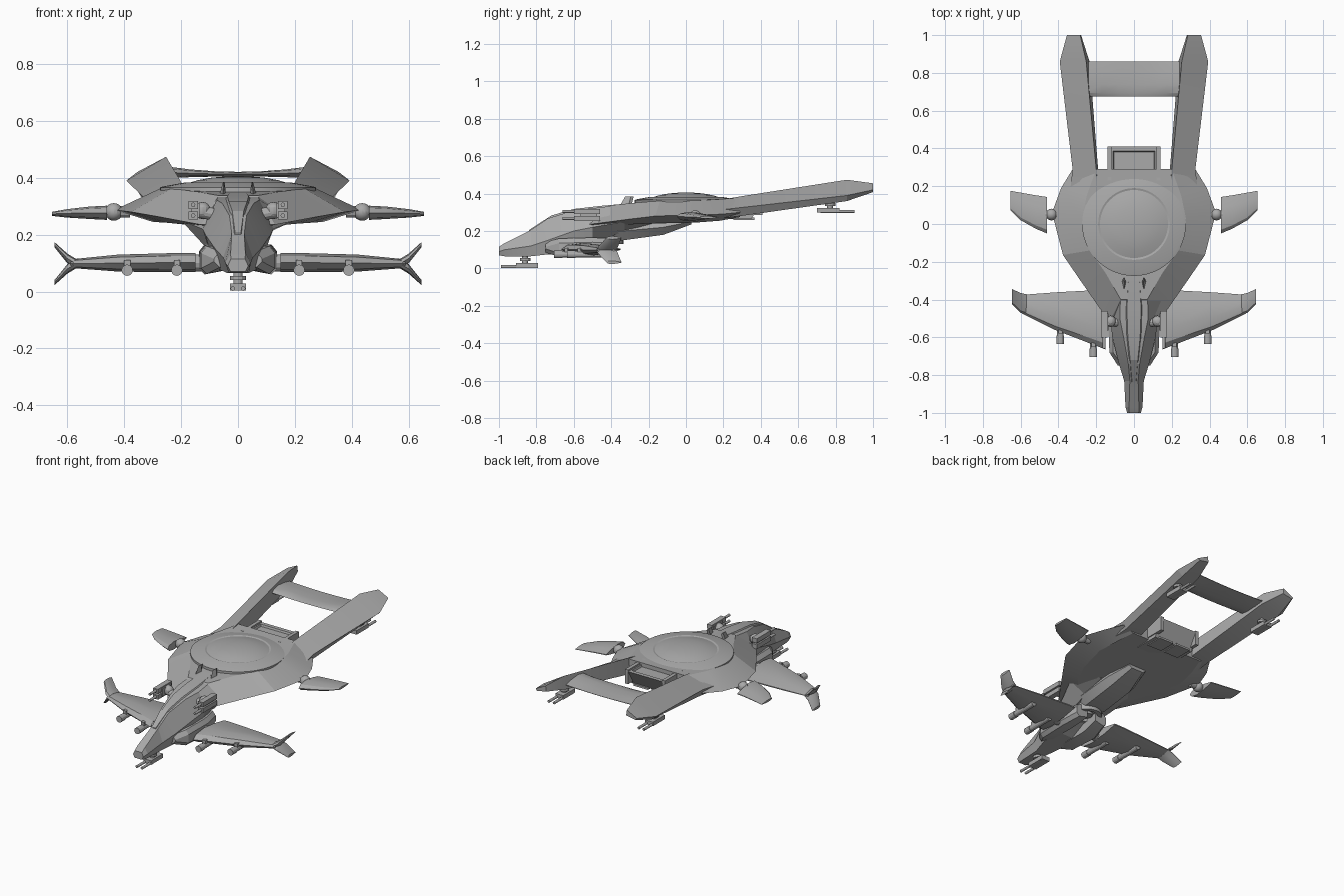
import bpy, bmesh, math
from mathutils import Vector, Matrix

cube = bpy.data.objects.get("Cube")
if cube:
    bpy.data.objects.remove(cube, do_unlink=True)

grey = bpy.data.materials.new("hull grey")
grey.use_nodes = True
COLOUR = (0.4, 0.4, 0.4, 1)
grey.diffuse_color = COLOUR
grey.node_tree.nodes["Principled BSDF"].inputs["Base Color"].default_value = COLOUR


def finish(name, bm, mirror=False, angle=22):
    bmesh.ops.recalc_face_normals(bm, faces=bm.faces[:])
    mesh = bpy.data.meshes.new(name)
    bm.to_mesh(mesh)
    bm.free()
    mesh.materials.append(grey)
    ob = bpy.data.objects.new(name, mesh)
    bpy.context.collection.objects.link(ob)
    if mirror:
        ob.modifiers.new("mirror", "MIRROR")
    bpy.ops.object.select_all(action="DESELECT")
    ob.select_set(True)
    bpy.context.view_layer.objects.active = ob
    bpy.ops.object.shade_smooth_by_angle(angle=math.radians(angle))
    return ob


def loft(name, rings, mirror=False, angle=22):
    """Skin closed rings of equal length and cap both ends."""
    bm = bmesh.new()
    rows = [[bm.verts.new(p) for p in ring] for ring in rings]
    n = len(rows[0])
    for a, b in zip(rows, rows[1:]):
        for i in range(n):
            j = (i + 1) % n
            bm.faces.new((a[i], a[j], b[j], b[i]))
    bm.faces.new(rows[0])
    bm.faces.new(rows[-1])
    return finish(name, bm, mirror, angle)


def box(bm, centre, size):
    m = Matrix.Translation(centre) @ Matrix.Diagonal((*size, 1))
    return bmesh.ops.create_cube(bm, size=1, matrix=m)["verts"]


def rod(bm, start, end, r1, r2=None, sides=12):
    a, b = Vector(start), Vector(end)
    turn = (b - a).to_track_quat("Z", "Y").to_matrix().to_4x4()
    bmesh.ops.create_cone(bm, cap_ends=True, segments=sides, radius1=r1,
                          radius2=r1 if r2 is None else r2, depth=(b - a).length,
                          matrix=Matrix.Translation((a + b) / 2) @ turn)


def body_ring(y, top, mid, bot, wt, wm, wb):
    half = [(wt, top), (wm, mid), (wb, bot)]
    return [(x, y, z) for x, z in half] + [(-x, y, z) for x, z in reversed(half)]


def foil(x, front, back, z, thick):
    """Blade section lying in the y-z plane."""
    c, t = back - front, thick / 2
    pts = [(0, 0), (.1, .7), (.35, 1), (.7, .65), (1, .1),
           (1, -.1), (.7, -.65), (.35, -1), (.1, -.7)]
    return [(x, front + c * u, z + t * v) for u, v in pts]


# Nose and cockpit body
loft("forward_fuselage", [body_ring(*s) for s in (
    (-1.0, .115, .09, .07, .025, .036, .026),
    (-.97, .135, .1, .065, .026, .045, .032),
    (-.83, .205, .12, .065, .022, .052, .038),
    (-.74, .267, .15, .075, .03, .08, .06),
    (-.60, .31, .2, .08, .055, .115, .08),
    (-.50, .322, .22, .13, .075, .125, .09),
    (-.33, .342, .25, .2, .07, .2, .09),
    (-.18, .355, .27, .24, .08, .24, .1))], angle=12)

# Canopy ridge
loft("canopy_ridge", [
    [(w, y, z - .05), (w * .5, y, z), (-w * .5, y, z), (-w, y, z - .05)]
    for y, z, w in ((-.84, .205, .02), (-.72, .283, .04), (-.6, .318, .065),
                    (-.45, .335, .075), (-.3, .348, .06))], angle=12)

# Broad central hull, outlines stacked from belly to deck
edge = [(.13, -.52, .235), (.29, -.29, .265), (.376, -.164, .28),
        (.434, .06, .287), (.386, .19, .29), (.325, .29, .3)]
deck = [(.07, -.4, .338), (.15, -.26, .352), (.235, -.14, .362),
        (.275, .03, .362), (.25, .15, .368), (.2, .29, .378)]
belly = [(.08, -.42, .225), (.2, -.26, .238), (.25, -.15, .242),
         (.3, .05, .245), (.28, .18, .255), (.25, .29, .275)]


def both(half):
    return half + [(-x, y, z) for x, y, z in reversed(half)]


loft("main_hull", [both(belly), both(edge), both(deck)], angle=14)

# Sensor disc with its raised dome
bm = bmesh.new()
profile = [(.275, .33), (.275, .366), (.262, .37), (.19, .383), (.18, .38),
           (.14, .392), (.09, .401), (.04, .405), (0, .406)]
vs = [bm.verts.new((r, 0, z)) for r, z in profile]
es = [bm.edges.new(p) for p in zip(vs, vs[1:])]
bmesh.ops.spin(bm, geom=vs + es, cent=(0, 0, 0), axis=(0, 0, 1),
               angle=math.tau, steps=48)
bmesh.ops.remove_doubles(bm, verts=bm.verts[:], dist=.0005)
finish("sensor_disc", bm)

# Twin tail booms with tilted tops
loft("tail_booms", [
    [(xi, y, zi), (xo, y, zo), (xo - d, y, zo - h), (xi - d / 2, y, zi - g)]
    for y, xi, zi, xo, zo, d, h, g in (
        (.16, .19, .362, .34, .31, .03, .045, .09),
        (.29, .2, .385, .325, .325, .02, .045, .1),
        (.86, .253, .474, .393, .39, .035, .03, .08),
        (1.0, .285, .455, .355, .42, .01, .012, .035))], mirror=True, angle=12)

# Bowed bar joining the booms
loft("tail_crossbar", [foil(x, .675, .86, .413 + .1 * x * x, .016 + .4 * x * x)
                       for x in (-.26, -.17, -.08, 0, .08, .17, .26)])

# Rear engine box with framed panels above and two vents below
bm = bmesh.new()
for v in box(bm, (0, .3, .315), (.27, .22, .1)):
    if v.co.y > .3 and v.co.z < .3:
        v.co.y -= .06
bm.normal_update()
top = [f for f in bm.faces if f.normal.z > .9]
bmesh.ops.inset_region(bm, faces=top, thickness=.035, depth=0)
bmesh.ops.inset_region(bm, faces=top, thickness=.006, depth=-.012)
for s in (-1, 1):
    box(bm, (s * .13, .32, .33), (.022, .18, .09))
    box(bm, (s * .062, .31, .266), (.1, .11, .012))
    box(bm, (s * .16, .26, .33), (.05, .06, .06))
finish("rear_engine_box", bm)

# Belly keel and its round hatch
loft("belly_keel", [body_ring(*s) for s in (
    (-.47, .24, .2, .165, .07, .085, .05),
    (-.34, .25, .2, .15, .08, .1, .065),
    (-.12, .26, .22, .18, .08, .1, .065),
    (.03, .27, .25, .236, .05, .06, .04))])
bm = bmesh.new()
rod(bm, (0, -.42, .13), (0, -.42, .18), .085, sides=28)
bm.normal_update()
low = [f for f in bm.faces if f.normal.z < -.9]
for thick, depth in ((.025, 0), (.006, -.015), (.02, 0), (.004, .012)):
    bmesh.ops.inset_region(bm, faces=low, thickness=thick, depth=depth)
finish("belly_hatch", bm)

# Cheek pods carrying the front wings
loft("cheek_pods", [
    [(a, y, lo + .015), (a, y, hi), (b - .02, y, hi), (b, y, hi - .025),
     (b, y, lo + .02), (b - .02, y, lo)]
    for y, a, b, lo, hi in ((-.75, .04, .085, .085, .14), (-.68, .04, .13, .062, .16),
                            (-.5, .04, .138, .06, .165), (-.38, .03, .11, .08, .16))],
     mirror=True)
bm = bmesh.new()
rod(bm, (.09, -.52, .1), (.165, -.52, .1), .03)
finish("front_wing_joints", bm, True)

# Front wings with split tips
loft("front_wings", [foil(*s) for s in (
    (.15, -.665, -.35, .102, .068), (.2, -.645, -.35, .102, .068),
    (.42, -.56, -.362, .1, .06), (.59, -.475, -.375, .098, .03))], mirror=True)
for name, up in (("upper_tip_fins", 1), ("lower_tip_fins", -1)):
    loft(name, [foil(x, f, b, .098 + up * rise, t) for x, f, b, rise, t in (
        (.57, -.48, -.372, 0, .034), (.6, -.47, -.365, .018, .034),
        (.645, -.425, -.345, .066, .018))], mirror=True)

# Underwing gun pods
bm = bmesh.new()
for x, y in ((.215, -.7), (.39, -.63)):
    rod(bm, (x, y, .075), (x, y + .2, .075), .017)
    rod(bm, (x, y - .005, .075), (x, y + .04, .075), .02)
    box(bm, (x, y + .1, .09), (.022, .1, .04))
finish("underwing_guns", bm, True)

# Small rear wings on ball joints
loft("rear_wings", [foil(*s) for s in (
    (.46, -.05, .143, .277, .05), (.52, -.025, .152, .277, .044),
    (.6, .02, .166, .275, .03), (.655, .074, .176, .273, .014))], mirror=True)
bm = bmesh.new()
rod(bm, (.38, .05, .28), (.47, .05, .28), .02)
bmesh.ops.create_uvsphere(bm, u_segments=16, v_segments=10, radius=.031,
                          matrix=Matrix.Translation((.437, .05, .28)))
finish("rear_wing_joints", bm, True)

# Shoulder cannons beside the cockpit
bm = bmesh.new()
for z in (.267, .305):
    box(bm, (.158, -.53, z), (.034, .14, .028))
    rod(bm, (.158, -.66, z), (.158, -.5, z), .008)
box(bm, (.15, -.52, .286), (.03, .09, .05))
rod(bm, (.08, -.52, .27), (.15, -.52, .285), .022)
bmesh.ops.create_uvsphere(bm, u_segments=14, v_segments=8, radius=.03,
                          matrix=Matrix.Translation((.125, -.515, .285)))
finish("shoulder_cannons", bm, True)

# Paired deck blades
loft("deck_blades", [
    [(x - t, b, z), (x, f, z), (x + t, b, z), (x, b + .015, z)]
    for x, f, b, z, t in ((.055, -.36, -.31, .325, .014), (.05, -.325, -.295, .385, .003))],
     mirror=True)


def turret(name, x, y, z, aim, mirror):
    """Twin gun hung below the point x, y, z."""
    bm = bmesh.new()
    rod(bm, (x, y, z), (x, y, z - .055), .016)
    rod(bm, (x, y, z - .015), (x, y, z - .03), .028)
    box(bm, (x, y - aim * .01, z - .054), (.055, .12, .026))
    for s in (-1, 1):
        rod(bm, (x + s * .018, y - aim * .05, z - .06),
            (x + s * .018, y + aim * .13, z - .06), .008)
    finish(name, bm, mirror)


turret("chin_turret", 0, -.86, .07, -1, False)
turret("tail_turrets", .315, .77, .365, 1, True)
